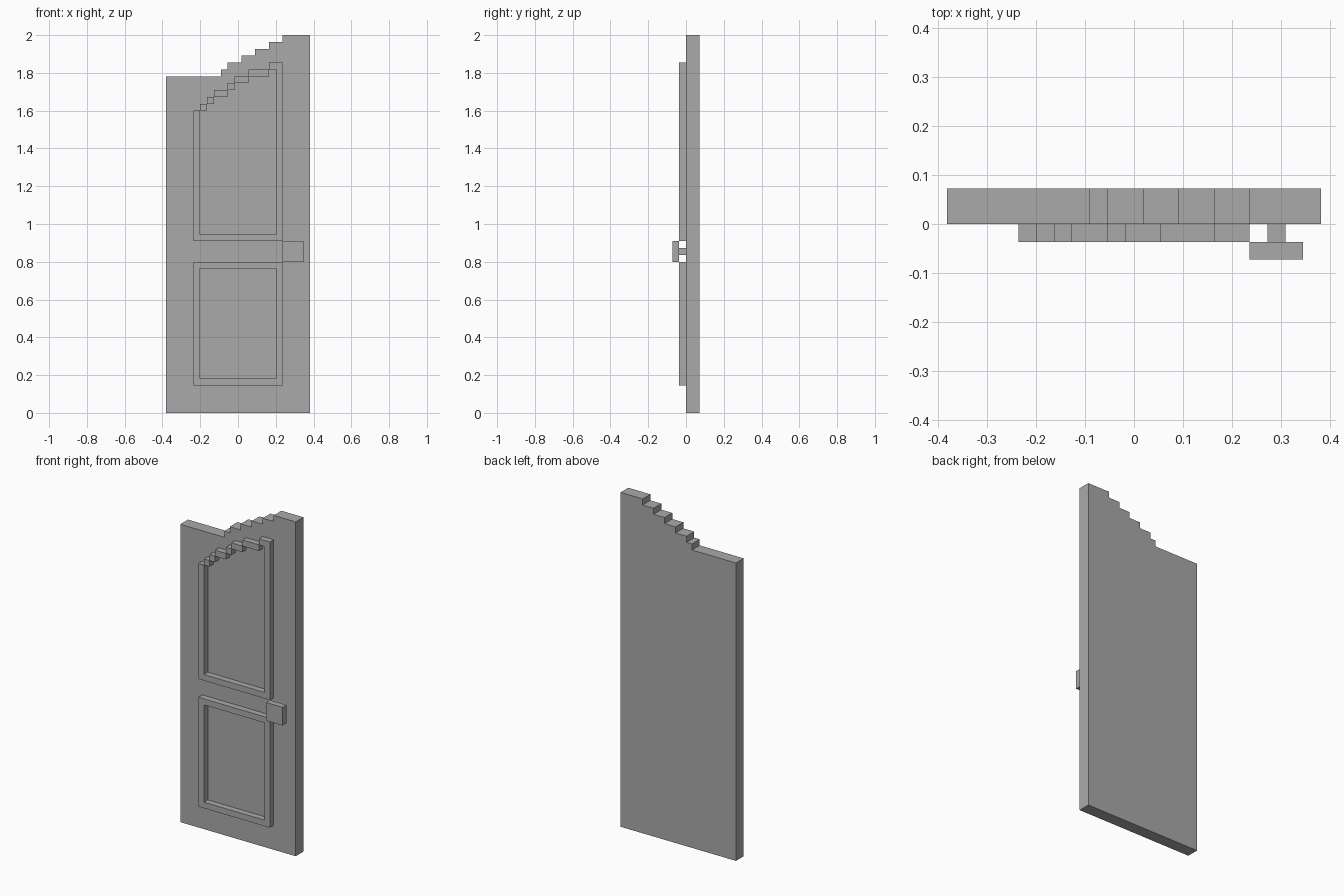
import bpy
import bmesh

cube = bpy.data.objects.get("Cube")
if cube:
    bpy.data.objects.remove(cube, do_unlink=True)

U = 2 / 55            # one block of the model
WIDTH = 21            # door width in blocks

grey = bpy.data.materials.new("plain grey")
grey.use_nodes = True
colour = (0.4, 0.4, 0.4, 1)
grey.diffuse_color = colour
grey.node_tree.nodes["Principled BSDF"].inputs["Base Color"].default_value = colour


def extrude_cells(name, y0, y1, faces):
    """Extrude flat outlines, given in blocks, from y0 back to y1."""
    bm = bmesh.new()
    verts = {}

    def vert(p):
        if p not in verts:
            verts[p] = bm.verts.new(((p[0] - WIDTH / 2) * U, y0 * U, p[1] * U))
        return verts[p]

    for outline in faces:
        bm.faces.new([vert(p) for p in outline])
    front = list(bm.faces)
    out = bmesh.ops.extrude_face_region(bm, geom=front, use_keep_orig=True)
    moved = [g for g in out["geom"] if isinstance(g, bmesh.types.BMVert)]
    bmesh.ops.translate(bm, verts=moved, vec=(0, (y1 - y0) * U, 0))
    bmesh.ops.dissolve_limit(bm, angle_limit=0.01, verts=list(bm.verts), edges=list(bm.edges))
    bmesh.ops.recalc_face_normals(bm, faces=list(bm.faces))
    mesh = bpy.data.meshes.new(name)
    bm.to_mesh(mesh)
    bm.free()
    mesh.materials.append(grey)
    obj = bpy.data.objects.new(name, mesh)
    bpy.context.collection.objects.link(obj)
    return obj


def rect(x0, x1, z0, z1):
    return [(x0, z0), (x1, z0), (x1, z1), (x0, z1)]


def frame(name, bottom, top_at):
    """One-block-wide moulding whose top follows top_at(column)."""
    faces = []
    for x in range(4, 17):
        for z in range(bottom, top_at(x)):
            if x in (4, 16) or z in (bottom, top_at(x) - 1):
                faces.append(rect(x, x + 1, z, z + 1))
    extrude_cells(name, -1, 0, faces)


# Door slab with a stepped top rising to its left
outline = [(0, 0), (WIDTH, 0), (WIDTH, 55)]
height = 55
for x in (17, 15, 13, 11, 9, 8):
    outline += [(x, height), (x, height - 1)]
    height -= 1
outline.append((0, height))
extrude_cells("door_slab", 0, 2, [outline])

# Raised mouldings
steps = (5, 6, 7, 9, 10, 12, 15)
frame("lower_moulding", 4, lambda x: 22)
frame("upper_moulding", 25, lambda x: 44 + sum(x >= s for s in steps))

# Handle
extrude_cells("handle_stem", -1, 0, [rect(18, 19, 23, 24)])
extrude_cells("handle_plate", -2, -1, [rect(17, 20, 22, 25)])
